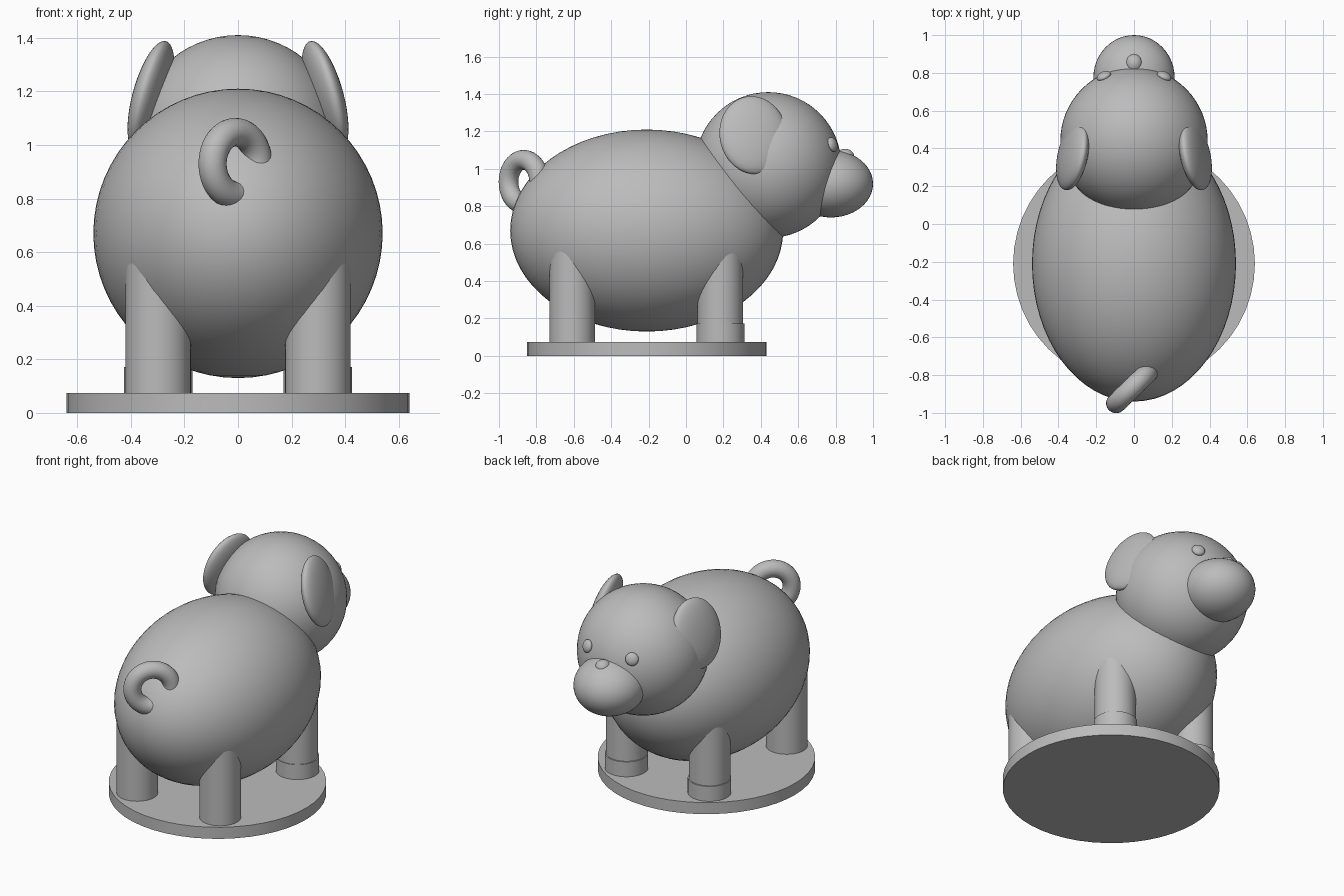
import bpy
from math import radians
from mathutils import Vector

cube = bpy.data.objects.get("Cube")
if cube:
    bpy.data.objects.remove(cube, do_unlink=True)

# Single plain grey for the whole figure
grey = bpy.data.materials.new("plain grey")
grey.use_nodes = True
colour = (0.5, 0.5, 0.5, 1)
grey.diffuse_color = colour
grey.node_tree.nodes["Principled BSDF"].inputs["Base Color"].default_value = colour


def finish(name):
    ob = bpy.context.object
    ob.name = ob.data.name = name
    ob.data.materials.append(grey)
    bpy.ops.object.shade_smooth_by_angle(angle=radians(35))
    return ob


def ellipsoid(name, centre, radii, rotation=(0, 0, 0), segments=48):
    bpy.ops.mesh.primitive_uv_sphere_add(
        segments=segments, ring_count=segments // 2, location=centre, rotation=rotation)
    bpy.context.object.scale = radii
    return finish(name)


def cylinder(name, x, y, bottom, top, radius, segments=48):
    bpy.ops.mesh.primitive_cylinder_add(
        vertices=segments, radius=radius, depth=top - bottom,
        location=(x, y, (bottom + top) / 2))
    return finish(name)


MID_Y = -0.21
BASE_TOP = 0.075

# Round stand and barrel body
cylinder("base", 0, MID_Y, 0, BASE_TOP, 0.64)
ellipsoid("body", (0, MID_Y, 0.67), (0.54, 0.73, 0.54), segments=64)

# Head, snout and nose bump
head_centre = Vector((0, 0.44, 1.02))
ellipsoid("head", head_centre, (0.39, 0.39, 0.39), segments=64)
ellipsoid("snout", (0, 0.775, 0.92), (0.215, 0.225, 0.18))
ellipsoid("nose_bump", (0, 0.85, 1.065), (0.045, 0.05, 0.042), segments=24)

for side, s in (("left", 1), ("right", -1)):
    # Eyes sit on the head, flattened along its surface normal
    eye = Vector((s * 0.16, 0.783, 1.13))
    turn = (eye - head_centre).to_track_quat('Z', 'Y').to_euler()
    ellipsoid("eye_" + side, eye, (0.04, 0.04, 0.022), turn, 24)

    # Flat ears leaning in at the top and at the front
    ellipsoid("ear_" + side, (s * 0.325, 0.36, 1.18), (0.06, 0.185, 0.215),
              (0, radians(-15 * s), radians(12 * s)))

    # Legs, with a slightly wider cuff on the front pair
    cylinder("rear_leg_" + side, s * 0.298, -0.608, BASE_TOP - 0.02, 0.6, 0.122)
    cylinder("front_leg_" + side, s * 0.298, 0.183, BASE_TOP - 0.02, 0.6, 0.122)
    cylinder("front_cuff_" + side, s * 0.298, 0.185, BASE_TOP - 0.02, 0.172, 0.128)

# Curly tail: an upright ring sunk into the rump
bpy.ops.mesh.primitive_torus_add(
    major_segments=48, minor_segments=20, major_radius=0.118, minor_radius=0.053,
    location=(-0.01, -0.867, 0.93), rotation=(radians(90), 0, radians(44)))
finish("tail")
